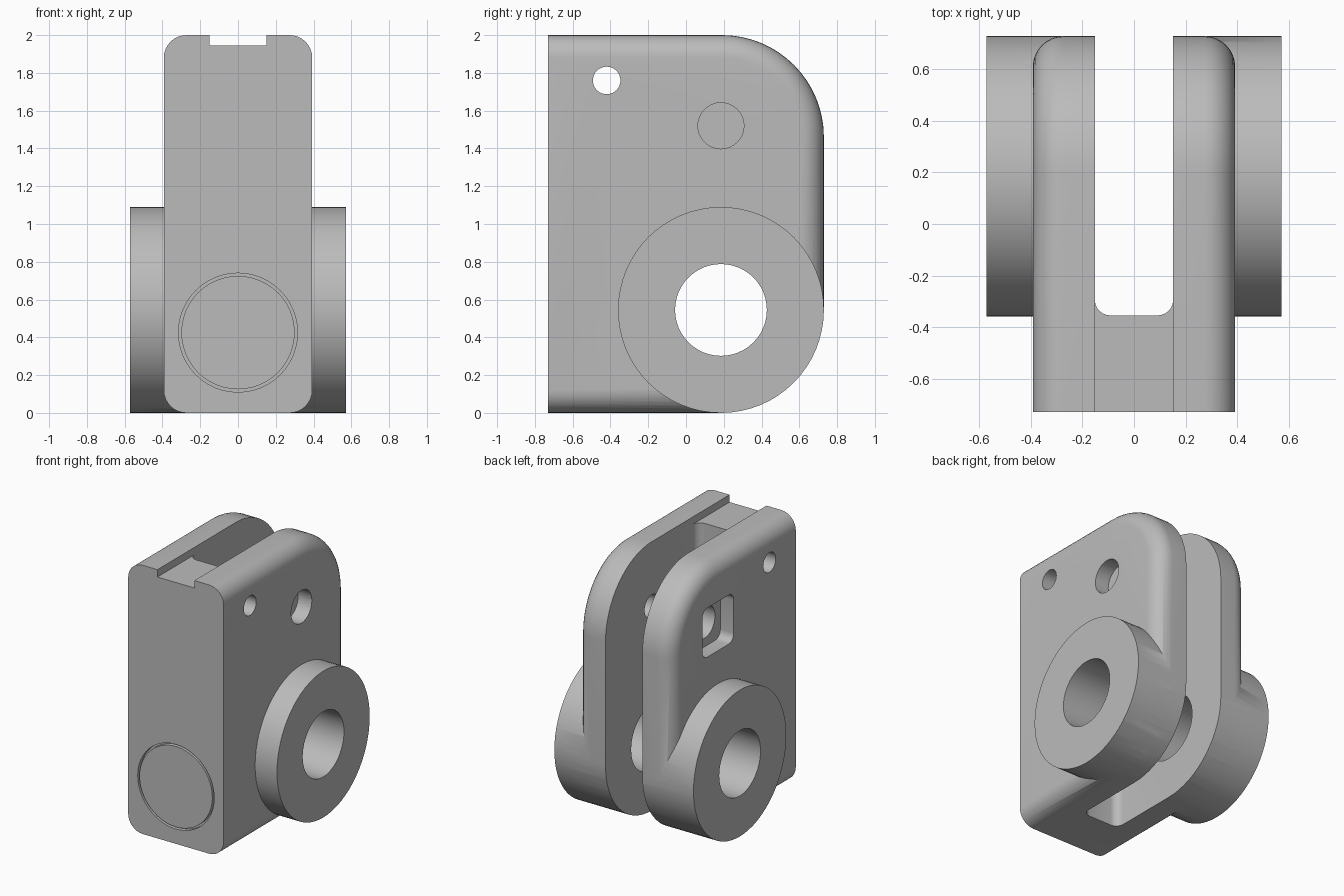
import bpy, bmesh
from math import sin, cos, pi
from mathutils import Matrix

cube = bpy.data.objects.get("Cube")
if cube:
    bpy.data.objects.remove(cube, do_unlink=True)

HALF_W, BACK, TOP = 0.393, 0.73, 2.0
SLOT = 0.152
BOSS_R, BOSS_Y = 0.545, 0.185
BOSS_Z = BOSS_R

grey = bpy.data.materials.new("plain grey")
grey.use_nodes = True
colour = (0.5, 0.5, 0.5, 1)
grey.diffuse_color = colour
grey.node_tree.nodes["Principled BSDF"].inputs["Base Color"].default_value = colour


def finish(bm, name):
    bmesh.ops.recalc_face_normals(bm, faces=bm.faces)
    mesh = bpy.data.meshes.new(name)
    bm.to_mesh(mesh)
    bm.free()
    mesh.materials.append(grey)
    obj = bpy.data.objects.new(name, mesh)
    bpy.context.collection.objects.link(obj)
    return obj


def cylinder(name, axis, centre, radius, length, segments=48):
    bm = bmesh.new()
    turn = Matrix.Rotation(pi / 2, 4, "Y" if axis == "x" else "X")
    bmesh.ops.create_cone(bm, cap_ends=True, segments=segments, radius1=radius,
                          radius2=radius, depth=length,
                          matrix=Matrix.Translation(centre) @ turn)
    return finish(bm, name)


def box(name, low, high, round_axis=None, radius=0):
    bm = bmesh.new()
    bmesh.ops.create_cube(bm, size=1)
    for v in bm.verts:
        v.co = [(a + b) / 2 + c * (b - a) for a, b, c in zip(low, high, v.co)]
    if round_axis is not None:
        edges = [e for e in bm.edges
                 if abs((e.verts[0].co - e.verts[1].co)[round_axis]) > 1e-4]
        bmesh.ops.bevel(bm, geom=edges, offset=radius, segments=6,
                        profile=0.5, affect="EDGES")
    return finish(bm, name)


def combine(target, tool, operation="DIFFERENCE"):
    mod = target.modifiers.new(operation, "BOOLEAN")
    mod.operation, mod.solver, mod.object = operation, "EXACT", tool
    bpy.context.view_layer.objects.active = target
    bpy.ops.object.modifier_apply(modifier=mod.name)
    bpy.data.objects.remove(tool, do_unlink=True)


def arc(y, z, radius, start, end, steps=16):
    angles = [start + (end - start) * i / steps for i in range(steps + 1)]
    return [(y + radius * cos(a), z + radius * sin(a)) for a in angles]


# Body: side profile extruded across, all outline edges filleted except the front
profile = [(-BACK, 0)]
profile += arc(BOSS_Y, BOSS_Z, BOSS_R, -pi / 2, 0)
profile += arc(BACK - 0.54, TOP - 0.54, 0.54, 0, pi / 2)
profile += [(-BACK, TOP)]
bm = bmesh.new()
face = bm.faces.new([bm.verts.new((-HALF_W, y, z)) for y, z in profile])
new = bmesh.ops.extrude_face_region(bm, geom=[face])["geom"]
bmesh.ops.translate(bm, vec=(2 * HALF_W, 0, 0),
                    verts=[g for g in new if isinstance(g, bmesh.types.BMVert)])
rims = [e for e in bm.edges
        if abs(e.verts[0].co.x - e.verts[1].co.x) < 1e-4
        and max(v.co.y for v in e.verts) > -BACK + 0.01]
bmesh.ops.bevel(bm, geom=rims, offset=0.12, segments=8, profile=0.5,
                affect="EDGES", clamp_overlap=False)
body = finish(bm, "clevis_body")

# Round bosses on both sides
combine(body, cylinder("boss", "x", (0, BOSS_Y, BOSS_Z), BOSS_R, 1.146, 64), "UNION")

# Slot between the arms, and the shallow channel along the top
combine(body, box("slot", (-SLOT, -0.355, -1), (SLOT, 2, 3), 2, 0.06))
combine(body, box("channel", (-SLOT, -1, 1.945), (SLOT, 1, 3)))

# Axle bore and small cross hole
combine(body, cylinder("axle_bore", "x", (0, BOSS_Y, BOSS_Z), 0.243, 3))
combine(body, cylinder("cross_hole", "x", (0, -0.42, 1.76), 0.073, 3, 32))

# Stepped bolt hole with a square nut pocket on the right
combine(body, cylinder("bolt_hole", "x", (0, BOSS_Y, 1.52), 0.085, 3, 32))
combine(body, cylinder("right_bolt_hole", "x", (-0.5, BOSS_Y, 1.52), 0.122, 1, 32))
combine(body, cylinder("left_counterbore", "x", (0.78, BOSS_Y, 1.52), 0.122, 1, 32))
combine(body, box("nut_pocket", (-1, 0, 1.335), (-HALF_W + 0.11, 0.37, 1.70), 0, 0.06))

# Ring groove on the front face
ring = cylinder("ring_groove", "y", (0, -BACK, 0.425), 0.315, 0.06)
combine(ring, cylinder("ring_core", "y", (0, -BACK, 0.425), 0.30, 0.2))
combine(body, ring)

bpy.ops.object.select_all(action="DESELECT")
body.select_set(True)
bpy.context.view_layer.objects.active = body
bpy.ops.object.shade_smooth_by_angle(angle=0.6)
